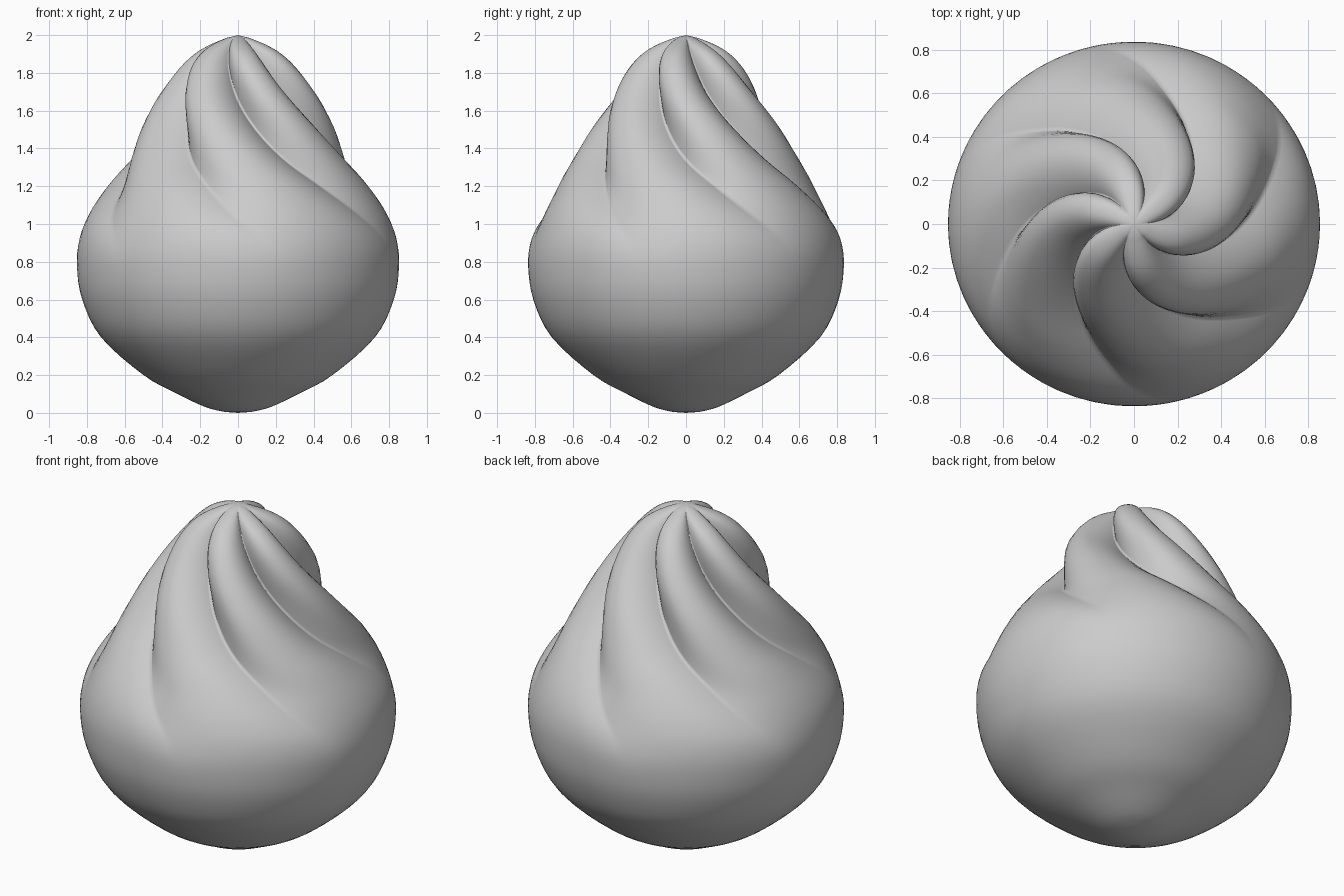
import bpy, bmesh, math

if "Cube" in bpy.data.objects:
    bpy.data.objects.remove(bpy.data.objects["Cube"])

FOLDS = 6      # pleats around the neck
COLS = 16      # columns per pleat
SUB = 4        # rows between profile points

# Profile: height, lobe radius, fold depth, fold angle in degrees
KEYS = [
    (0.005, 0.07, 0, -10), (0.03, 0.17, 0, -10), (0.10, 0.32, 0, -10),
    (0.20, 0.50, 0, -10), (0.40, 0.725, 0, -10), (0.60, 0.825, 0, -12),
    (0.78, 0.853, 0, -17), (0.92, 0.84, 0.012, -22), (1.05, 0.79, 0.04, -32),
    (1.20, 0.70, 0.085, -45), (1.35, 0.605, 0.125, -61), (1.55, 0.495, 0.165, -80),
    (1.70, 0.405, 0.165, -94), (1.82, 0.32, 0.135, -104), (1.90, 0.24, 0.10, -110),
    (1.95, 0.155, 0.055, -114), (1.985, 0.065, 0.01, -117),
]


def spline(a, b, c, d, t):
    # Catmull-Rom interpolation between b and c
    return tuple(0.5 * (2 * q + (r - p) * t + (2 * p - 5 * q + 4 * r - s) * t * t
                        + (3 * q - p - 3 * r + s) * t ** 3)
                 for p, q, r, s in zip(a, b, c, d))


rows = []
last = len(KEYS) - 1
for i in range(last):
    quad = [KEYS[min(max(i + k, 0), last)] for k in (-1, 0, 1, 2)]
    rows += [spline(*quad, s / SUB) for s in range(SUB)]
rows.append(KEYS[-1])

# Pleated body: rings twisted so that columns run along the folds
bm = bmesh.new()
n = FOLDS * COLS
rings = []
for z, radius, depth, twist in rows:
    ring = []
    for j in range(n):
        u = j % COLS / COLS
        # columns crowd towards the crease
        u = u - 0.09 * math.sin(2 * math.pi * u)
        groove = (1 - math.sin(math.pi * u)) ** 1.2
        r = radius - max(depth, 0) * groove
        a = math.radians(twist) + (j // COLS + u) * 2 * math.pi / FOLDS
        ring.append(bm.verts.new((r * math.cos(a), 0.98 * r * math.sin(a), z)))
    rings.append(ring)
for low, high in zip(rings, rings[1:]):
    for j in range(n):
        k = (j + 1) % n
        bm.faces.new((low[j], low[k], high[k], high[j]))

# Closed base and pinched tip
base = bm.verts.new((0, 0, 0))
tip = bm.verts.new((0, 0, 2))
for j in range(n):
    k = (j + 1) % n
    bm.faces.new((base, rings[0][k], rings[0][j]))
    bm.faces.new((tip, rings[-1][j], rings[-1][k]))
for f in bm.faces:
    f.smooth = True

mesh = bpy.data.meshes.new("pleated_dumpling")
bm.to_mesh(mesh)
bm.free()
body = bpy.data.objects.new("pleated_dumpling", mesh)
bpy.context.collection.objects.link(body)
